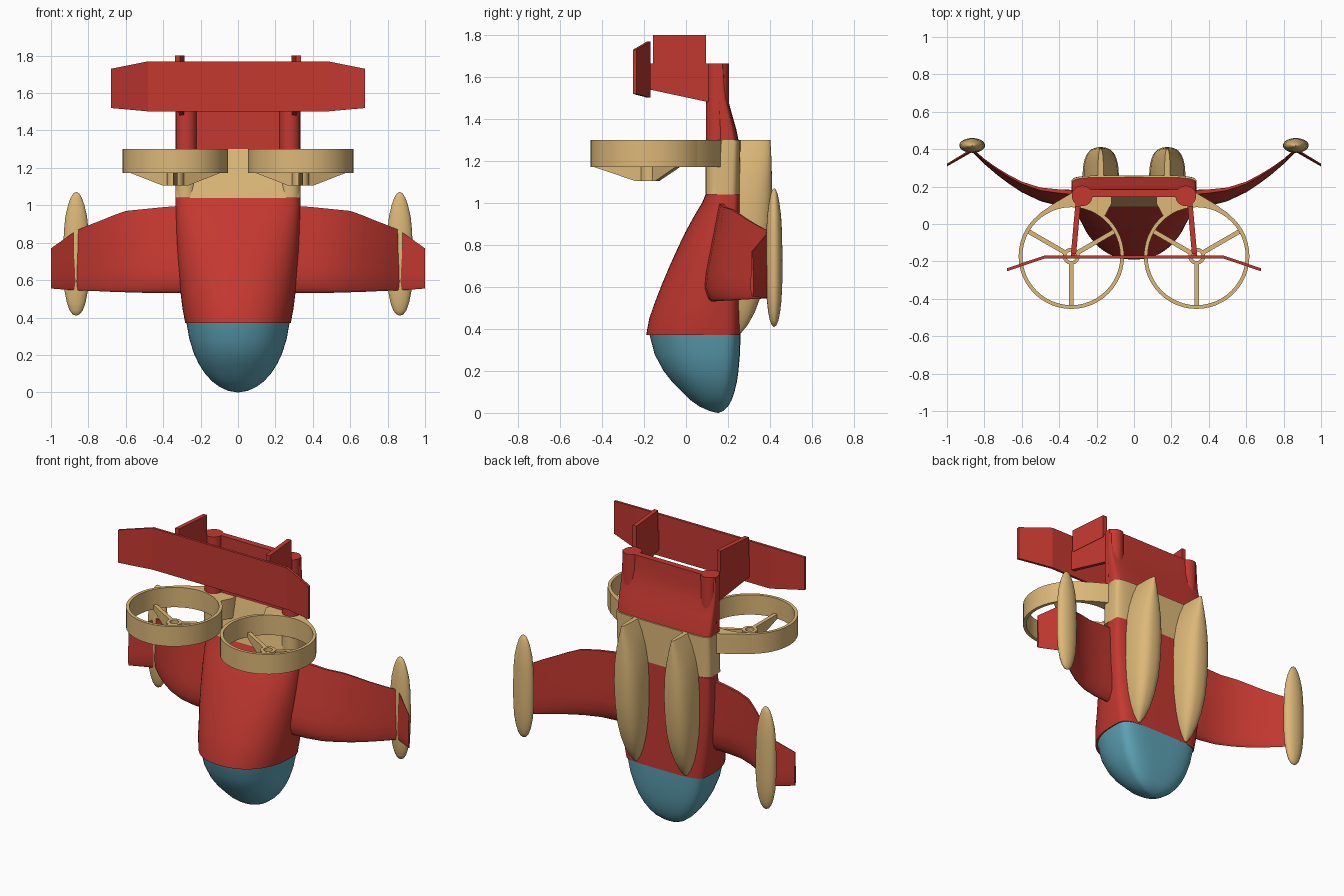
import bpy, bmesh
from math import sin, cos, pi, radians, sqrt

if "Cube" in bpy.data.objects:
    bpy.data.objects.remove(bpy.data.objects["Cube"])


def mat(name, rgb):
    m = bpy.data.materials.new(name)
    m.diffuse_color = (*rgb, 1)
    m.use_nodes = True
    m.node_tree.nodes["Principled BSDF"].inputs["Base Color"].default_value = m.diffuse_color
    return m


RED = mat("red", (0.55, 0.04, 0.03))
SAND = mat("sand", (0.72, 0.48, 0.19))
BLUE = mat("blue", (0.11, 0.36, 0.46))


def loft(name, rings, material, closed=False, angle=35):
    """Skin a list of equal-length point rings; cap the ends unless closed."""
    bm = bmesh.new()
    rows = [[bm.verts.new(p) for p in ring] for ring in rings]
    n = len(rows[0])
    pairs = list(zip(rows, rows[1:]))
    if closed:
        pairs.append((rows[-1], rows[0]))
    for a, b in pairs:
        for i in range(n):
            j = (i + 1) % n
            bm.faces.new((a[i], a[j], b[j], b[i]))
    if not closed:
        bm.faces.new(rows[0])
        bm.faces.new(rows[-1])
    bmesh.ops.recalc_face_normals(bm, faces=bm.faces)
    me = bpy.data.meshes.new(name)
    bm.to_mesh(me)
    bm.free()
    me.materials.append(material)
    me.shade_smooth()
    me.set_sharp_from_angle(angle=radians(angle))
    ob = bpy.data.objects.new(name, me)
    bpy.context.collection.objects.link(ob)
    return ob


def pair(name, rings, material, **kw):
    """Left and right copies mirrored in x."""
    for side, s in (("right", 1), ("left", -1)):
        loft(f"{name}_{side}", [[(s * x, y, z) for x, y, z in r] for r in rings], material, **kw)


def spow(v, e):
    return abs(v) ** e * (1 if v >= 0 else -1)


def hull(z, hw, yf, yb, nf=2.2, nb=5, split=0.3, cx=0, count=56):
    """Superellipse section with separate front and back roundness."""
    yc = yb - split * (yb - yf)
    pts = []
    for i in range(count):
        t = 2 * pi * i / count
        n, h = (nb, yb - yc) if sin(t) >= 0 else (nf, yc - yf)
        pts.append((cx + hw * spow(cos(t), 2 / n), yc + h * spow(sin(t), 2 / n), z))
    return pts


def circle(cx, cy, z, r, n=48):
    return [(cx + r * cos(2 * pi * i / n), cy + r * sin(2 * pi * i / n), z) for i in range(n)]


def tube(name, cx, cy, z0, z1, ro, ri):
    pair(name, [circle(cx, cy, z0, ro), circle(cx, cy, z1, ro),
                circle(cx, cy, z1, ri), circle(cx, cy, z0, ri)], SAND, closed=True)


# Blue nose
nose = [(0.0, .15, .155), (.008, .115, .175), (.03, .065, .2), (.06, .022, .217), (.1, -.018, .231),
        (.15, -.068, .243), (.2, -.107, .25), (.28, -.15, .257), (.37, -.173, .26)]
loft("nose", [hull(z, max(.004, .28 * sqrt(1 - ((.45 - z) / .45) ** 2)), yf, yb, nb=2.4 + 6 * z)
              for z, yf, yb in nose], BLUE)

# Red main body
body = [(.37, .282, -.19, 2.2), (.45, .297, -.175, 2.2), (.53, .307, -.147, 2.2), (.62, .317, -.112, 2.3),
        (.7, .324, -.078, 2.4), (.78, .329, -.042, 2.5), (.86, .332, -.004, 2.7), (.94, .334, .04, 3),
        (1.0, .335, .076, 3.5), (1.04, .335, .093, 4)]
loft("body", [hull(z, hw, yf, .26, nf=nf) for z, hw, yf, nf in body], RED)

# Sand collar and red tail panel, each with two corner columns
loft("collar", [hull(z, .335, yf, .26, 6, 5, .5) for z, yf in ((1.04, .093), (1.17, .12), (1.3, .15))], SAND)
tail = [(1.3, .25), (1.35, .24), (1.42, .22), (1.5, .198), (1.57, .188), (1.665, .185)]
loft("tail_panel", [hull(z, .333, .145, yb, 6, 5, .5) for z, yb in tail], RED)
pair("collar_column", [circle(.277, .152, z, .058) for z in (1.04, 1.3)], SAND)
pair("tail_column", [circle(.277, .15, z, .055) for z in (1.3, 1.665)], RED)

# Wings: airfoil sections (x, lead y, y rise, z low, z high, thickness)
stations = [(.27, .125, .04, .53, 1.0, .09), (.4, .13, .045, .53, .99, .08), (.5, .147, .04, .532, .98, .062),
            (.6, .19, .03, .535, .97, .05), (.67, .233, .025, .537, .945, .042), (.73, .275, .02, .54, .92, .035),
            (.8, .332, .01, .543, .893, .026), (.865, .395, 0, .545, .865, .02), (1.0, .315, 0, .555, .77, .015)]
us = [0, .01, .03, .07, .15, .3, .5, .75, 1]


def airfoil(x, y, dy, z0, z1, t):
    pts = []
    for s, seq in ((1, us), (-1, us[:0:-1])):
        for u in seq:
            f = min(1, sqrt(u / .15)) * (1 if u < .3 else 1 - .75 * (u - .3) / .7)
            pts.append((x, y + dy * u + s * t / 2 * f, z0 + (z1 - z0) * u))
    return pts


pair("wing", [airfoil(*s) for s in stations], RED, angle=30)

# Wing tip pods
pod = [(.41, .003), (.418, .02), (.44, .036), (.48, .05), (.54, .062), (.62, .068), (.75, .069), (.86, .066),
       (.94, .058), (1.0, .044), (1.04, .03), (1.063, .016), (1.07, .003)]
pair("wing_pod", [[(.865 + r * cos(a), .42 + .57 * r * sin(a), z)
                   for a in (2 * pi * i / 32 for i in range(32))] for z, r in pod], SAND)

# Two keel-like fairings on the back
keel = [(.38, .01, .262), (.42, .035, .295), (.48, .057, .328), (.56, .075, .358), (.66, .089, .384),
        (.78, .096, .4), (.92, .097, .41), (1.04, .09, .411), (1.14, .073, .409), (1.23, .046, .406),
        (1.3, .015, .402)]


def keel_ring(z, hw, yb):
    arc = [pi * i / 24 for i in range(25)]
    return [(.178 + hw * spow(cos(a), .75), .24 + (yb - .24) * spow(max(0, sin(a)), .75), z) for a in arc]


pair("back_fairing", [keel_ring(*k) for k in keel], SAND)

# Ducted fan rings, hubs and spokes
CX, CY = .335, -.172
tube("fan_ring", CX, CY, 1.172, 1.3, .282, .262)
tube("fan_hub", CX, CY, 1.105, 1.2, .045, .026)
spoke = [(.035, 1.105), (.07, 1.105), (.268, 1.172), (.268, 1.2), (.035, 1.2)]
for k, deg in enumerate((-90, 30, 150)):
    c, s = cos(radians(deg)), sin(radians(deg))
    pair(f"fan_spoke_{k + 1}", [[(CX + r * c - w * s, CY + r * s + w * c, z) for r, z in spoke]
                                for w in (-.012, .012)], SAND)

# Webs joining the rings to the collar
arc = [radians(35 + 5 * i) for i in range(20)]
web = [(CX + .275 * cos(a), CY + .275 * sin(a)) for a in arc]
web += [(.12, .11), (.12, .17), (.3, .18), (.335, .165), (.42, .115), (.5, .06)]
pair("ring_web", [[(x, y, z) for x, y in web] for z in (1.172, 1.3)], SAND)

# Tail fins with raised blades
def fin(name, outline, half):
    pair(name, [[(.3 + (.1 - y) * .09 + w, y, z) for y, z in outline] for w in (-half, half)], RED)


fin("tail_fin", [(.11, 1.48), (-.17, 1.54), (-.17, 1.665), (.11, 1.665)], .012)
fin("fin_blade", [(-.158, 1.655), (-.158, 1.8), (.095, 1.8), (.095, 1.655)], .014)

# Wide front tailplane with swept, bent tips
plane = [(-.68, -.245, 1.52, 1.73), (-.48, -.177, 1.502, 1.77), (.48, -.177, 1.502, 1.77), (.68, -.245, 1.52, 1.73)]
loft("tailplane", [[(x, y - .008, a), (x, y + .008, a), (x, y + .008, b), (x, y - .008, b)]
                   for x, y, a, b in plane], RED, angle=10)
